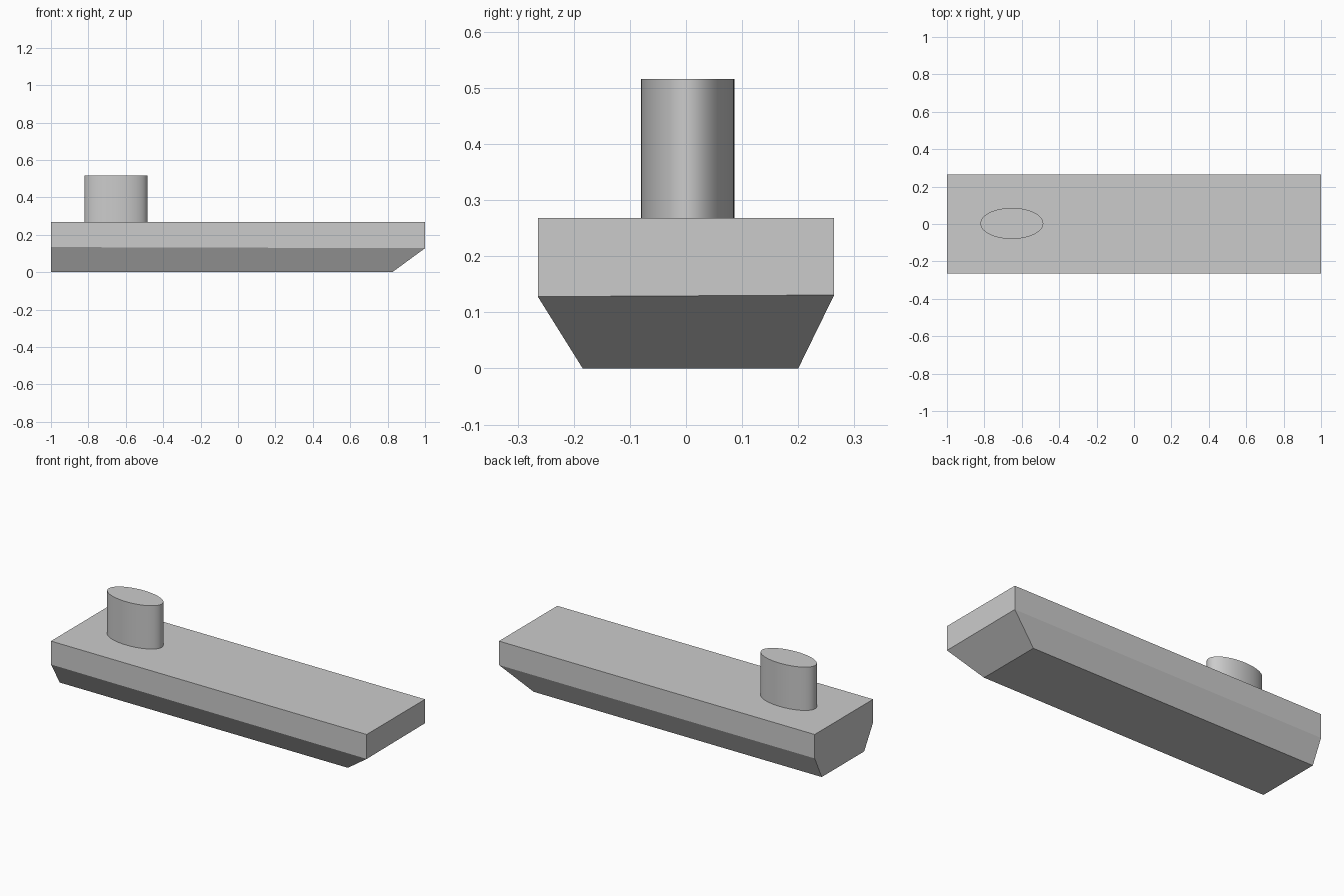
import bpy
import bmesh
import math

if "Cube" in bpy.data.objects:
    bpy.data.objects.remove(bpy.data.objects["Cube"], do_unlink=True)

# Single plain grey
grey = bpy.data.materials.new("light grey")
grey.use_nodes = True
colour = (0.6, 0.6, 0.6, 1)
grey.diffuse_color = colour
grey.node_tree.nodes["Principled BSDF"].inputs["Base Color"].default_value = colour


def rectangle(x0, x1, y0, y1, heights):
    corners = ((x0, y0), (x1, y0), (x1, y1), (x0, y1))
    return [(x, y, z) for (x, y), z in zip(corners, heights)]


def loft(name, levels):
    """Join horizontal outlines, listed from bottom to top, into a closed solid."""
    bm = bmesh.new()
    rings = [[bm.verts.new(p) for p in level] for level in levels]
    bm.faces.new(rings[0][::-1])
    bm.faces.new(rings[-1])
    for low, high in zip(rings, rings[1:]):
        for i in range(len(low)):
            j = (i + 1) % len(low)
            bm.faces.new((low[i], low[j], high[j], high[i]))
    bmesh.ops.recalc_face_normals(bm, faces=bm.faces)
    mesh = bpy.data.meshes.new(name)
    bm.to_mesh(mesh)
    bm.free()
    obj = bpy.data.objects.new(name, mesh)
    bpy.context.collection.objects.link(obj)
    mesh.materials.append(grey)
    return obj


# Hull: flat keel, flared sides, raked bow, upright topsides
deck_z = 0.268
loft("hull", [
    rectangle(-1, 0.825, -0.184, 0.2, [0] * 4),
    rectangle(-1, 1, -0.264, 0.264, (0.134, 0.128, 0.131, 0.131)),
    rectangle(-1, 1, -0.264, 0.264, [deck_z] * 4),
])

# Oval funnel near the stern
sides = 64
angles = [2 * math.pi * i / sides for i in range(sides)]
funnel = loft("funnel", [
    [(-0.653 + 0.168 * math.cos(a), 0.003 + 0.083 * math.sin(a), z) for a in angles]
    for z in (deck_z, 0.516)
])
bpy.ops.object.select_all(action="DESELECT")
funnel.select_set(True)
bpy.context.view_layer.objects.active = funnel
bpy.ops.object.shade_smooth_by_angle(angle=math.radians(35))
